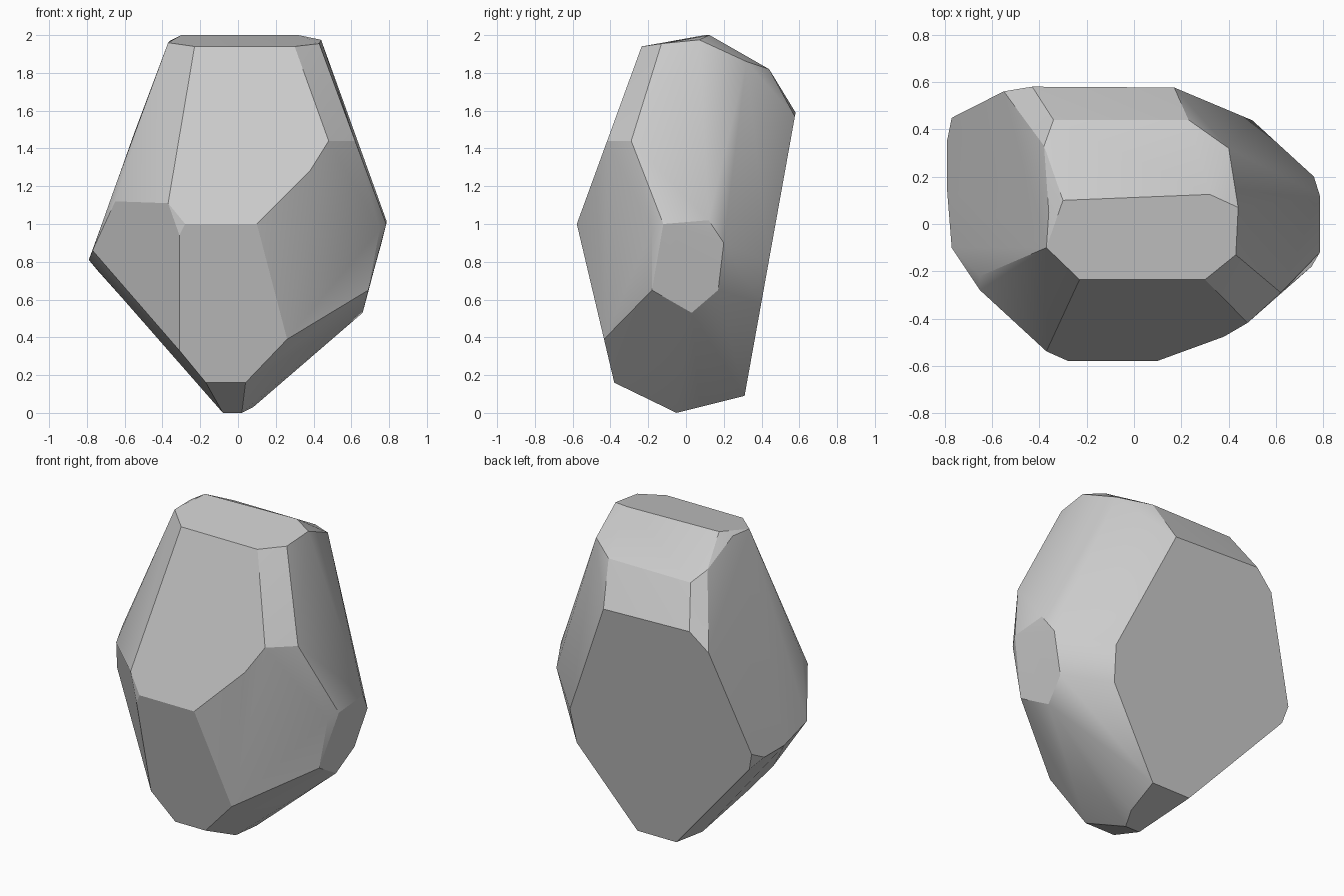
import bpy, bmesh
from math import radians

if "Cube" in bpy.data.objects:
    bpy.data.objects.remove(bpy.data.objects["Cube"])


def front_y(z):
    # two front planes meeting at a ridge at z = 1
    return -0.578 + (0.365 * (z - 1) if z > 1 else 0.236 * (1 - z))


def back_y(z):
    # single leaning back plane
    return 0.31 + 0.18 * (z - 0.09)


# Corners of the front facets and the back facet, as (x, z)
front = [(-.23, 1.94), (.30, 1.94), (.48, 1.44), (.38, 1.28), (.10, 1), (-.28, 1),
         (-.37, 1.11), (-.31, .94), (-.31, .33), (-.17, .16), (.04, .16), (.26, .39)]
back = [(.17, 1.57), (-.43, 1.59), (-.55, 1.48), (-.77, .86), (-.74, .75),
        (-.15, .09), (.12, .09), (.48, .58), (.50, .80)]

# Crown, sides and base corners
crown = [(.43, -.13, 1.955), (.44, .07, 1.975), (.32, .125, 2), (-.30, .10, 2),
         (-.37, -.10, 1.96), (-.36, .05, 1.97), (.40, .32, 1.86),
         (.23, .44, 1.82), (-.34, .44, 1.82), (-.38, .33, 1.87)]
right = [(.62, -.29, 1.44), (.785, -.12, 1), (.785, .12, 1.02), (.76, .20, .90),
         (.75, -.18, .97), (.69, -.18, .65), (.66, .03, .53), (.69, .17, .65)]
left = [(-.65, -.22, 1.2), (-.65, -.28, 1.12), (-.77, -.10, .86),
        (-.79, .15, .81), (-.79, .35, .81)]
base = [(.02, -.05, 0), (-.08, -.05, 0), (.08, .07, .03)]

points = [(x, front_y(z), z) for x, z in front]
points += [(x, back_y(z), z) for x, z in back]
points += crown + right + left + base

# Faceted stone: convex shell around the corners, near-flat facets merged
bm = bmesh.new()
for p in points:
    bm.verts.new(p)
bmesh.ops.convex_hull(bm, input=bm.verts[:])
bmesh.ops.delete(bm, geom=[v for v in bm.verts if not v.link_faces], context='VERTS')
bmesh.ops.dissolve_limit(bm, angle_limit=radians(3), verts=bm.verts[:], edges=bm.edges[:])
bmesh.ops.recalc_face_normals(bm, faces=bm.faces[:])

mesh = bpy.data.meshes.new("faceted_stone")
bm.to_mesh(mesh)
bm.free()
stone = bpy.data.objects.new("faceted_stone", mesh)
bpy.context.collection.objects.link(stone)

# Crisp main edges, soft shallow ones
bpy.context.view_layer.objects.active = stone
stone.select_set(True)
bpy.ops.object.shade_smooth_by_angle(angle=radians(20))
